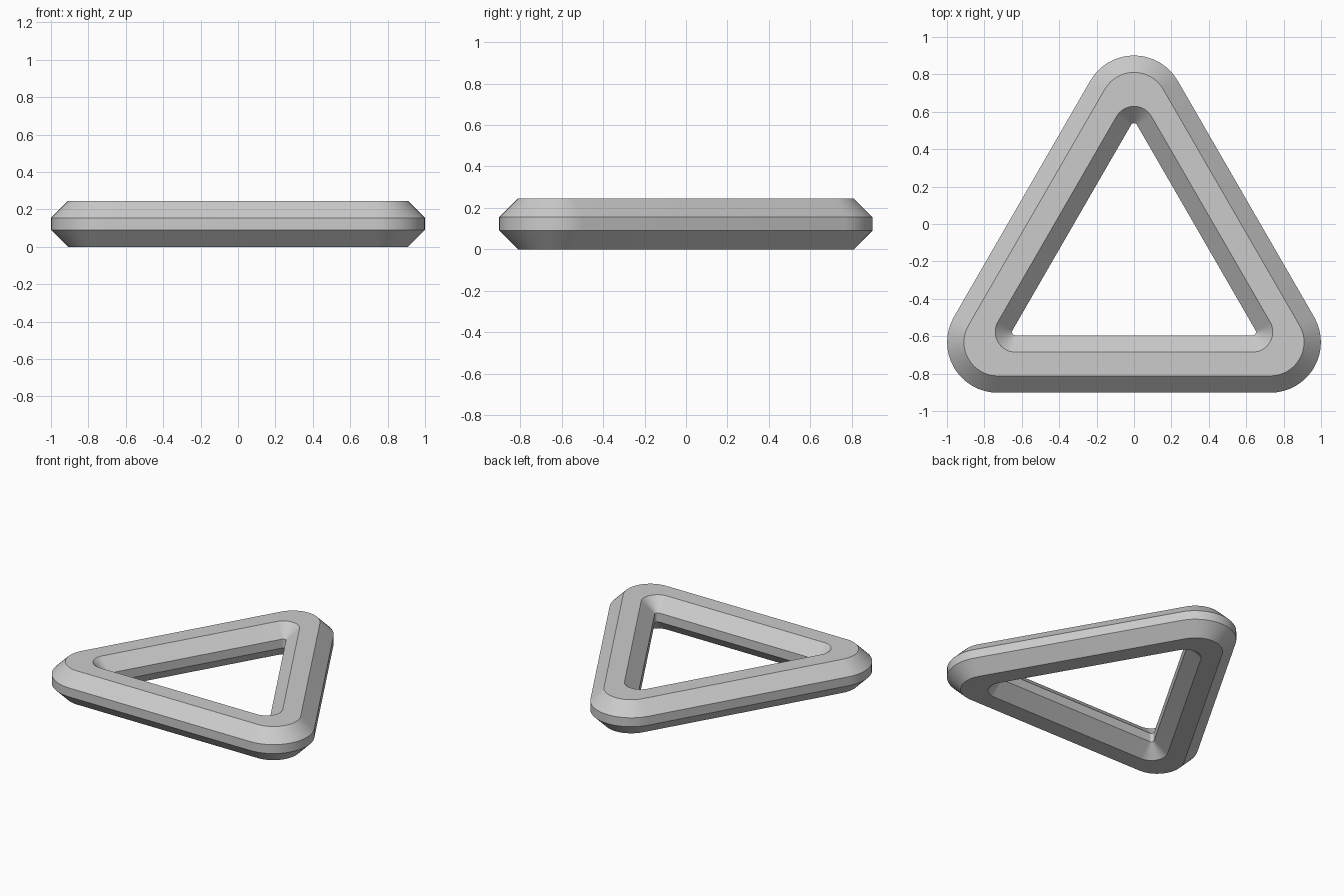
import bpy, bmesh, math

cube = bpy.data.objects.get("Cube")
if cube:
    bpy.data.objects.remove(cube, do_unlink=True)

HEIGHT = 0.245
BEVEL = 0.09
CENTRE_Y = -0.211
STEPS = 16

# Outer and inner walls: distance from centre to each side, and corner radius
OUTER = (0.691, 0.27)
INNER = (0.384, 0.018)


def rounded_triangle(bm, inradius, radius, z):
    """Ring of vertices around a triangle with rounded corners."""
    ring = []
    reach = 2 * (inradius - radius)
    for corner in range(3):
        heading = math.radians(90 + 120 * corner)
        cx = reach * math.cos(heading)
        cy = CENTRE_Y + reach * math.sin(heading)
        for i in range(STEPS + 1):
            a = heading + math.radians(120) * (i / STEPS - 0.5)
            ring.append(bm.verts.new((cx + radius * math.cos(a),
                                      cy + radius * math.sin(a), z)))
    return ring


# Eight-sided bar section: (wall, offset from wall, height)
section = [
    (OUTER, -BEVEL, 0), (OUTER, 0, BEVEL),
    (OUTER, 0, HEIGHT - BEVEL), (OUTER, -BEVEL, HEIGHT),
    (INNER, BEVEL, HEIGHT), (INNER, 0, HEIGHT - BEVEL),
    (INNER, 0, BEVEL), (INNER, BEVEL, 0),
]

bm = bmesh.new()
rings = [rounded_triangle(bm, wall[0] + off, wall[1] + off, z)
         for wall, off, z in section]
for k, ring in enumerate(rings):
    after = rings[(k + 1) % len(rings)]
    for i in range(len(ring)):
        j = (i + 1) % len(ring)
        bm.faces.new((ring[i], ring[j], after[j], after[i]))
bmesh.ops.recalc_face_normals(bm, faces=bm.faces)

mesh = bpy.data.meshes.new("triangle_ring")
bm.to_mesh(mesh)
bm.free()
frame = bpy.data.objects.new("triangle_ring", mesh)
bpy.context.collection.objects.link(frame)

# Plain grey finish
grey = bpy.data.materials.new("light_grey")
grey.use_nodes = True
colour = (0.6, 0.6, 0.6, 1)
grey.diffuse_color = colour
for node in grey.node_tree.nodes:
    if node.type == 'BSDF_PRINCIPLED':
        node.inputs["Base Color"].default_value = colour
mesh.materials.append(grey)

# Smooth corners, crisp bevel edges
bpy.ops.object.select_all(action='DESELECT')
frame.select_set(True)
bpy.context.view_layer.objects.active = frame
bpy.ops.object.shade_smooth_by_angle(angle=math.radians(30))
